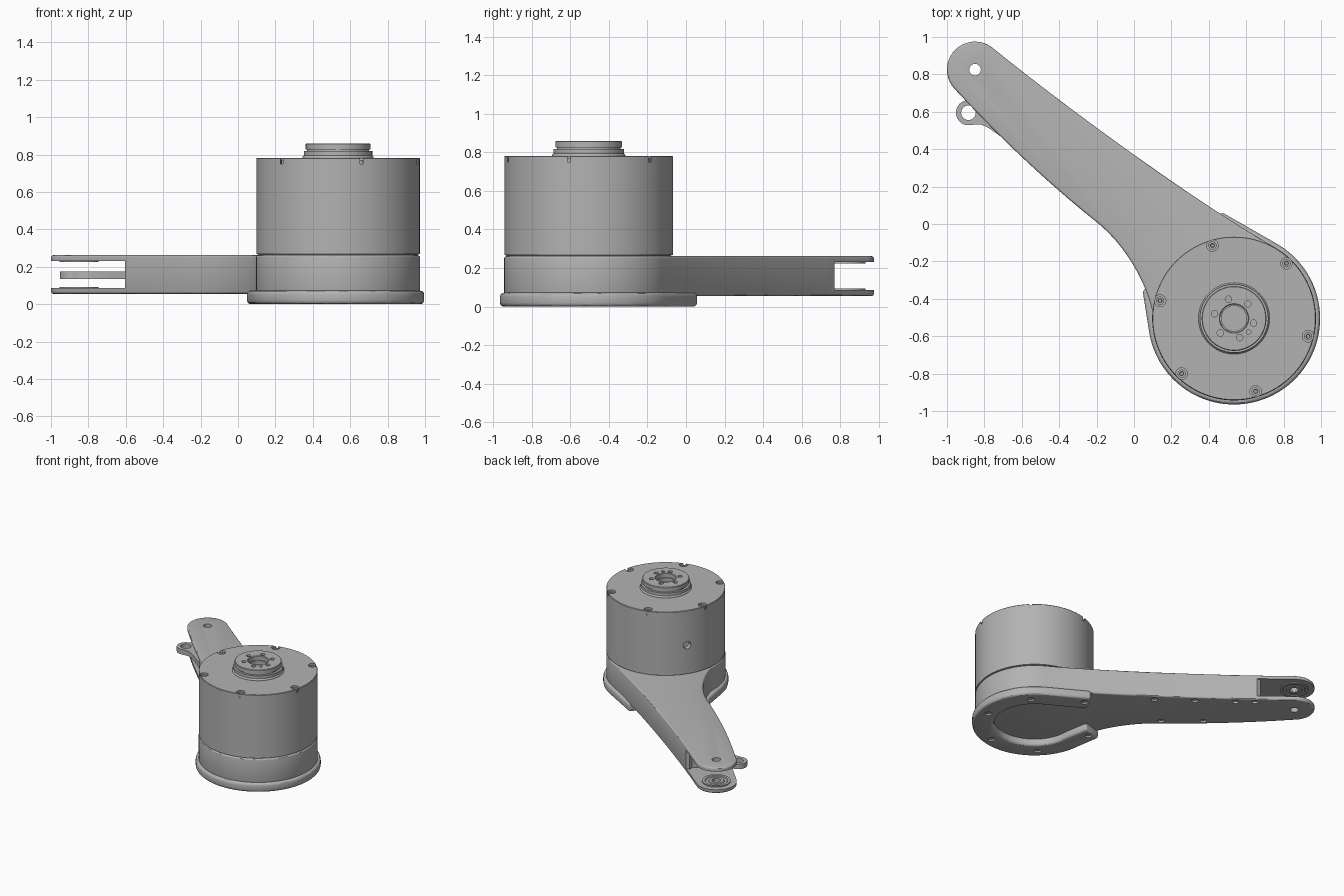
import bpy, bmesh
from math import cos, sin, radians, pi
from mathutils import Vector
from mathutils.geometry import interpolate_bezier

if "Cube" in bpy.data.objects:
    bpy.data.objects.remove(bpy.data.objects["Cube"], do_unlink=True)

MOTOR = (0.535, -0.505)
TIP = (-0.85, 0.825)
EAR = (-0.885, 0.595)
BOLT_ANGLES = [-13.5 + 60 * i for i in range(6)]

grey = bpy.data.materials.new("machined grey")
grey.use_nodes = True
COLOR = (0.45, 0.45, 0.45, 1)
grey.diffuse_color = COLOR
grey.node_tree.nodes["Principled BSDF"].inputs["Base Color"].default_value = COLOR


def finish(name, bm):
    bmesh.ops.recalc_face_normals(bm, faces=bm.faces)
    mesh = bpy.data.meshes.new(name)
    bm.to_mesh(mesh)
    bm.free()
    mesh.materials.append(grey)
    ob = bpy.data.objects.new(name, mesh)
    bpy.context.collection.objects.link(ob)
    return ob


def activate(ob):
    bpy.ops.object.select_all(action="DESELECT")
    ob.select_set(True)
    bpy.context.view_layer.objects.active = ob


def smooth(ob):
    activate(ob)
    bpy.ops.object.shade_smooth_by_angle(angle=radians(30))


def bevel(ob, width):
    mod = ob.modifiers.new("bevel", "BEVEL")
    mod.width, mod.segments = width, 3
    mod.limit_method, mod.angle_limit = "ANGLE", radians(50)
    activate(ob)
    bpy.ops.object.modifier_apply(modifier=mod.name)


def cut(ob, cutters):
    for cutter in cutters:
        mod = ob.modifiers.new("cut", "BOOLEAN")
        mod.operation, mod.solver, mod.object = "DIFFERENCE", "EXACT", cutter
        activate(ob)
        bpy.ops.object.modifier_apply(modifier=mod.name)
        bpy.data.objects.remove(cutter, do_unlink=True)


def polar(centre, radius, degrees):
    a = radians(degrees)
    return (centre[0] + radius * cos(a), centre[1] + radius * sin(a))


def arc(centre, radius, start, end, steps=32):
    return [polar(centre, radius, start + (end - start) * i / steps) for i in range(steps + 1)]


def curve(*points):
    pts = [Vector((x, y, 0)) for x, y in points]
    return [(p.x, p.y) for p in interpolate_bezier(*pts, 16)][1:-1]


def plate(name, outline, z0, z1):
    bm = bmesh.new()
    base = bm.faces.new([bm.verts.new((x, y, z0)) for x, y in outline])
    side = bmesh.ops.extrude_face_region(bm, geom=[base])["geom"]
    top = [v for v in side if isinstance(v, bmesh.types.BMVert)]
    bmesh.ops.translate(bm, verts=top, vec=(0, 0, z1 - z0))
    return finish(name, bm)


def disc(name, centre, radius, z0, z1, steps=24):
    return plate(name, arc(centre, radius, 0, 360, steps)[:-1], z0, z1)


def lathe(name, centre, profile, steps=96, closed=False):
    """Turn (radius, z) points about a vertical axis; r = 0 ends close the solid."""
    bm = bmesh.new()
    verts = [bm.verts.new((r, 0, z)) for r, z in profile]
    pairs = list(zip(verts, verts[1:] + verts[:1])) if closed else list(zip(verts, verts[1:]))
    edges = [bm.edges.new(p) for p in pairs]
    bmesh.ops.spin(bm, geom=verts + edges, axis=(0, 0, 1), cent=(0, 0, 0),
                   angle=2 * pi, steps=steps, use_duplicate=False)
    bmesh.ops.remove_doubles(bm, verts=bm.verts, dist=1e-5)
    bmesh.ops.translate(bm, verts=bm.verts, vec=(*centre, 0))
    return finish(name, bm)


# Motor housing with a seam groove and countersunk bolt holes
housing = lathe("motor_housing", MOTOR, [
    (0, 0.2), (0.425, 0.2), (0.425, 0.265), (0.437, 0.268), (0.437, 0.778), (0.434, 0.782), (0, 0.782)])
side_hole = disc("side_hole", (0, 0), 0.03, -0.02, 0.1)
side_hole.rotation_euler = (0, pi / 2, radians(146))
side_hole.location = (*polar(MOTOR, 0.42, 146), 0.5)
cut(housing, [disc("bolt_hole", polar(MOTOR, 0.407, a), 0.031, 0.75, 0.85) for a in BOLT_ANGLES] + [side_hole])
smooth(housing)
for a in BOLT_ANGLES:
    screw = lathe("housing_bolt", polar(MOTOR, 0.407, a), [
        (0.022, 0.74), (0.022, 0.772), (0.011, 0.772), (0.009, 0.755), (0, 0.755)], 16)
    smooth(screw)

# Output hub with a stepped bore and a ring of holes
hub = lathe("output_hub", MOTOR, [
    (0, 0.77), (0.192, 0.77), (0.19, 0.787), (0.183, 0.795), (0.183, 0.818), (0.165, 0.818),
    (0.165, 0.826), (0.173, 0.826), (0.173, 0.856), (0.169, 0.86), (0.079, 0.86), (0.075, 0.856),
    (0.075, 0.825), (0.067, 0.825), (0.067, 0.795), (0, 0.795)])
cut(hub, [disc("hub_hole", polar(MOTOR, 0.107, a), 0.017, 0.835, 0.9) for a in BOLT_ANGLES]
    + [disc("pin_hole", polar(MOTOR, 0.107, -43.5), 0.012, 0.835, 0.9)])
smooth(hub)

# Tapered arm that wraps the motor base and ends in a fork
outline = (arc(TIP, 0.15, 51, 222)
           + curve((-0.961, 0.725), (-0.72, 0.46), (-0.45, 0.21), (-0.2, 0.01)) + [(-0.2, 0.01)]
           + curve((-0.2, 0.01), (-0.05, -0.11), (0.06, -0.3), (0.099, -0.467))
           + arc(MOTOR, 0.438, 175, 420, 72)
           + curve((0.754, -0.126), (0.32, 0.124), (-0.36, 0.62), (-0.756, 0.942)))
arm = plate("arm", outline, 0.055, 0.262)
bevel(arm, 0.012)
slot = plate("slot", [(-1.2, 0.2), (-0.605, 0.2), (-0.605, 0.7), (-0.57, 0.735), (-0.57, 0.77),
                      (-0.4, 0.77), (-0.4, 1.2), (-1.2, 1.2)], 0.085, 0.232)
underside = [(0.04, 0.28), (-0.2, 0.46), (-0.44, 0.64), (-0.55, 0.73), (-0.2, 0.07), (-0.44, 0.27)]
cut(arm, [slot, disc("pivot_hole", TIP, 0.031, 0, 0.4)]
    + [disc("screw_hole", p, 0.024, 0.03, 0.07, 16) for p in underside])
smooth(arm)

# Bearing rings facing each other inside the fork
for name, wall, step in (("lower_bearing_ring", 0.084, 1), ("upper_bearing_ring", 0.233, -1)):
    ring = lathe(name, TIP, [(r, wall + step * h) for r, h in (
        (0.105, 0), (0.105, 0.009), (0.085, 0.009), (0.08, 0.003), (0.06, 0.003),
        (0.055, 0.009), (0.032, 0.009), (0.032, 0))], 48, True)
    smooth(ring)

# Side ear with an eyelet, anchored in the slot wall
ear = plate("side_ear", arc(EAR, 0.067, 60, 285) + [
    (-0.82, 0.532), (-0.78, 0.515), (-0.68, 0.445), (-0.6, 0.38), (-0.56, 0.38), (-0.56, 0.55), (-0.75, 0.6)],
    0.135, 0.175)
cut(ear, [disc("eyelet", EAR, 0.039, 0, 0.3)])
smooth(ear)

# C-shaped bottom flange with bolts
flange = plate("bottom_flange", [(0.465, 0.065)] + arc(MOTOR, 0.46, 60, -169, 72) + [(0.045, -0.35), (0.2, -0.31)]
               + arc(MOTOR, 0.3, -180, 60, 56) + [(0.385, -0.075)], 0, 0.072)
bevel(flange, 0.02)
spots = [polar(MOTOR, 0.38, a) for a in BOLT_ANGLES if a != 106.5 and a != 166.5]
spots += [(0.47, -0.01), (0.13, -0.37)]
cut(flange, [disc("flange_hole", p, 0.026, -0.05, 0.02, 16) for p in spots])
smooth(flange)
for p in spots:
    smooth(disc("flange_bolt", p, 0.018, 0.008, 0.04, 16))
